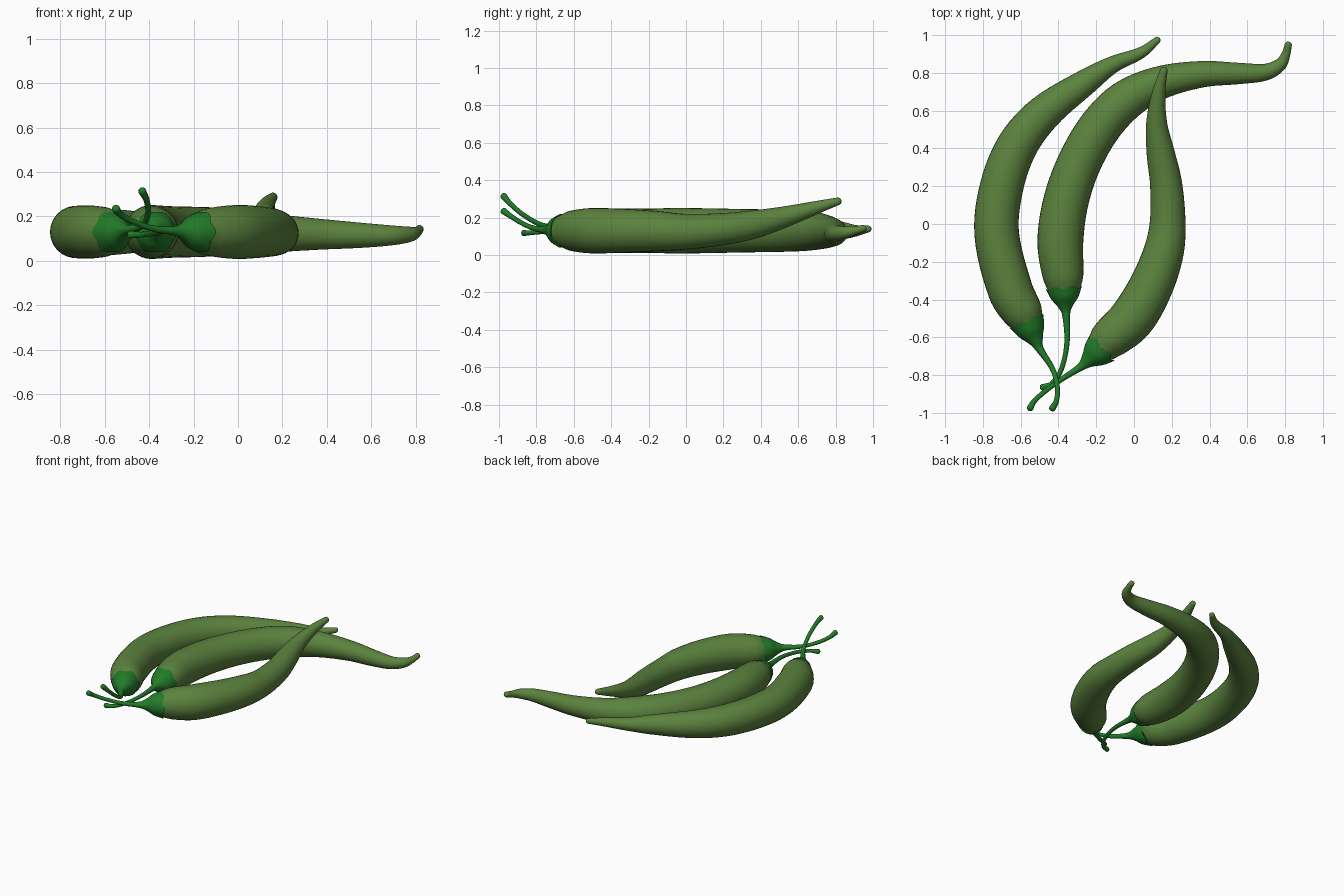
import bpy, bmesh, math
from mathutils import Vector

if "Cube" in bpy.data.objects:
    bpy.data.objects.remove(bpy.data.objects["Cube"])


def material(name, color):
    m = bpy.data.materials.new(name)
    m.diffuse_color = color
    m.use_nodes = True
    m.node_tree.nodes["Principled BSDF"].inputs["Base Color"].default_value = m.diffuse_color
    return m


FLESH = material("flesh_green", (0.105, 0.225, 0.048, 1))
STALK = material("stalk_green", (0.016, 0.20, 0.022, 1))


def smooth_path(pts, steps):
    """Chord-length Hermite spline through (x, y, z, radius) points."""
    p = [Vector(q) for q in pts]
    t = [0.0]
    for a, b in zip(p, p[1:]):
        t.append(t[-1] + (b - a).length)
    n = len(p) - 1
    m = [(p[min(i + 1, n)] - p[max(i - 1, 0)]) / (t[min(i + 1, n)] - t[max(i - 1, 0)])
         for i in range(n + 1)]
    out = []
    for i in range(n):
        h = t[i + 1] - t[i]
        for k in range(steps):
            u = k / steps
            out.append(p[i] * (2*u**3 - 3*u**2 + 1) + m[i] * h * (u**3 - 2*u**2 + u)
                       + p[i + 1] * (3*u**2 - 2*u**3) + m[i + 1] * h * (u**3 - u**2))
    out.append(p[n])
    return out


def sweep(name, pts, mat, segs=32, steps=6, lobes=0, depth=0.0):
    """Round tube of varying radius with a domed end and optional scalloped lip."""
    path = smooth_path(pts, steps)
    end = (path[-1] - path[-2]).to_3d().normalized()
    last = path[-1].copy()
    for a in (30, 55, 75):
        c = last.to_3d() + end * last.w * math.sin(math.radians(a)) * 0.8
        path.append(Vector((*c, last.w * math.cos(math.radians(a)))))
    bm = bmesh.new()
    rings = []
    for i, q in enumerate(path):
        d = (path[min(i + 1, len(path) - 1)] - path[max(i - 1, 0)]).to_3d().normalized()
        side = d.cross(Vector((0, 0, 1))).normalized()
        up = side.cross(d)
        fade = max(0.0, 1 - i / steps)
        ring = []
        for k in range(segs):
            a = math.tau * k / segs
            lip = -depth * fade * abs(math.cos(lobes * a / 2))
            ring.append(bm.verts.new(q.to_3d() + d * lip
                                     + (side * math.cos(a) + up * math.sin(a))
                                     * (q.w - lip * 0.45)))
        rings.append(ring)
    for r, s in zip(rings, rings[1:]):
        for k in range(segs):
            j = (k + 1) % segs
            bm.faces.new((r[k], r[j], s[j], s[k]))
    bm.faces.new(rings[0])
    bm.faces.new(rings[-1])
    bmesh.ops.recalc_face_normals(bm, faces=bm.faces)
    me = bpy.data.meshes.new(name)
    bm.to_mesh(me)
    bm.free()
    me.materials.append(mat)
    for f in me.polygons:
        f.use_smooth = len(f.vertices) == 4
    bpy.context.collection.objects.link(bpy.data.objects.new(name, me))


def pepper(name, body, stem):
    sweep(name + "_pepper_body", body, FLESH)
    # Calyx cap narrows from the shoulder into the stem
    a, b = Vector(body[0][:3]), Vector(stem[0][:3])
    cap = [(*a.lerp(b, f), r) for f, r in ((0, 0.087), (0.3, 0.073), (0.65, 0.042))]
    tip = Vector(stem[-1])
    sweep(name + "_pepper_stem", cap + stem, STALK, segs=30, lobes=6, depth=0.022)


# Left pepper
pepper("left",
       [(-.56, -.53, .13, .083), (-.59, -.47, .13, .107), (-.655, -.35, .13, .119),
        (-.727, -.05, .13, .118), (-.70, .20, .13, .115), (-.615, .42, .13, .108),
        (-.475, .59, .13, .095), (-.25, .755, .13, .068), (-.11, .845, .13, .045),
        (.04, .908, .13, .030), (.125, .975, .14, .018)],
       [(-.50, -.66, .14, .022), (-.43, -.77, .16, .014), (-.405, -.87, .215, .013),
        (-.412, -.94, .275, .014), (-.432, -.975, .315, .018)])

# Middle pepper
pepper("middle",
       [(-.37, -.355, .13, .083), (-.375, -.28, .13, .107), (-.39, -.10, .13, .121),
        (-.365, .10, .13, .120), (-.30, .30, .13, .116), (-.19, .50, .13, .113),
        (-.05, .65, .13, .107), (.13, .745, .125, .089), (.36, .793, .12, .070),
        (.56, .797, .115, .056), (.70, .805, .115, .044), (.775, .845, .12, .034),
        (.805, .90, .13, .023), (.817, .95, .143, .019)],
       [(-.36, -.475, .135, .022), (-.355, -.63, .135, .014), (-.385, -.77, .125, .013),
        (-.435, -.845, .118, .013), (-.485, -.865, .118, .017)])

# Right pepper, its tip resting over the middle one
pepper("right",
       [(-.18, -.665, .13, .083), (-.13, -.61, .13, .107), (-.015, -.505, .13, .121),
        (.085, -.34, .13, .117), (.155, -.155, .128, .107), (.178, 0, .125, .095),
        (.17, .21, .14, .085), (.142, .37, .165, .075), (.12, .53, .205, .056),
        (.13, .69, .252, .036), (.158, .815, .288, .020)],
       [(-.28, -.755, .135, .022), (-.38, -.82, .145, .014), (-.47, -.885, .175, .013),
        (-.53, -.94, .21, .014), (-.55, -.975, .235, .018)])
